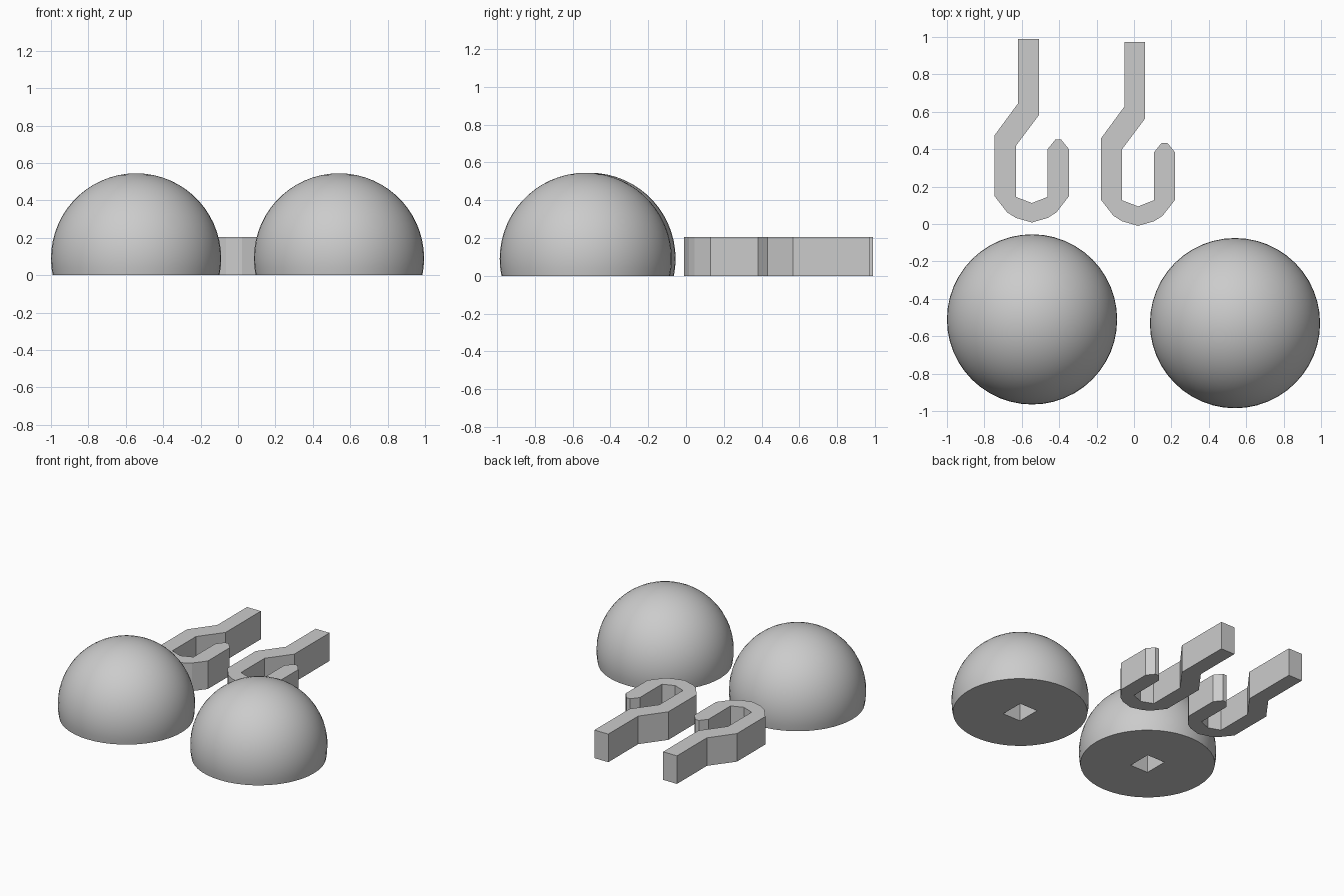
import bpy, bmesh

if "Cube" in bpy.data.objects:
    bpy.data.objects.remove(bpy.data.objects["Cube"])

grey = bpy.data.materials.new("light grey")
grey.diffuse_color = (0.6, 0.6, 0.6, 1)
grey.use_nodes = True
grey.node_tree.nodes["Principled BSDF"].inputs["Base Color"].default_value = grey.diffuse_color

RADIUS, CENTRE_Z = 0.455, 0.09
HOOK_HEIGHT = 0.205


def make_object(name, bm, location):
    bmesh.ops.recalc_face_normals(bm, faces=bm.faces)
    mesh = bpy.data.meshes.new(name)
    bm.to_mesh(mesh)
    bm.free()
    mesh.materials.append(grey)
    obj = bpy.data.objects.new(name, mesh)
    obj.location = location
    bpy.context.collection.objects.link(obj)
    return obj


def dome(name, x, y):
    # Sphere trimmed flat at the ground
    bm = bmesh.new()
    bmesh.ops.create_uvsphere(bm, u_segments=48, v_segments=30, radius=RADIUS)
    bmesh.ops.translate(bm, verts=bm.verts, vec=(0, 0, CENTRE_Z))
    bmesh.ops.bisect_plane(bm, geom=bm.verts[:] + bm.edges[:] + bm.faces[:],
                           plane_co=(0, 0, 0), plane_no=(0, 0, -1), clear_outer=True)
    bmesh.ops.holes_fill(bm, edges=[e for e in bm.edges if e.is_boundary], sides=0)
    obj = make_object(name, bm, (x, y, 0))

    # Rectangular socket in the underside for the hook stem
    bm = bmesh.new()
    bmesh.ops.create_cube(bm, size=1)
    bmesh.ops.scale(bm, verts=bm.verts, vec=(0.145, 0.175, 0.6))
    cutter = make_object(name + "_socket_cutter", bm, (x, y, 0))
    cutter.hide_render = True
    cutter.hide_set(True)
    cut = obj.modifiers.new("socket", 'BOOLEAN')
    cut.operation, cut.object, cut.solver = 'DIFFERENCE', cutter, 'EXACT'

    bpy.ops.object.select_all(action='DESELECT')
    bpy.context.view_layer.objects.active = obj
    obj.select_set(True)
    bpy.ops.object.modifier_apply(modifier=cut.name)
    bpy.data.objects.remove(cutter)
    bpy.ops.object.shade_smooth_by_angle(angle=0.6)


# Hook outline, walked from the stem end round the inside and back outside
OUTLINE = [(-0.62, 0.99), (-0.508, 0.99), (-0.508, 0.583), (-0.632, 0.417),
           (-0.632, 0.145), (-0.546, 0.112), (-0.462, 0.145), (-0.462, 0.40),
           (-0.42, 0.452), (-0.39, 0.452), (-0.348, 0.40), (-0.348, 0.148),
           (-0.415, 0.062), (-0.46, 0.033), (-0.546, 0.008), (-0.632, 0.033),
           (-0.678, 0.062), (-0.745, 0.148), (-0.745, 0.475), (-0.62, 0.645)]


def hook(name, dx, dy):
    # Flat outline raised to a constant height
    bm = bmesh.new()
    face = bm.faces.new([bm.verts.new((x, y, 0)) for x, y in OUTLINE])
    raised = bmesh.ops.extrude_face_region(bm, geom=[face], use_keep_orig=True)
    top = [v for v in raised["geom"] if isinstance(v, bmesh.types.BMVert)]
    bmesh.ops.translate(bm, verts=top, vec=(0, 0, HOOK_HEIGHT))
    make_object(name, bm, (dx, dy, 0))


dome("left_dome", -0.545, -0.51)
dome("right_dome", 0.54, -0.53)
hook("left_hook", 0, 0)
hook("right_hook", 0.568, -0.018)
